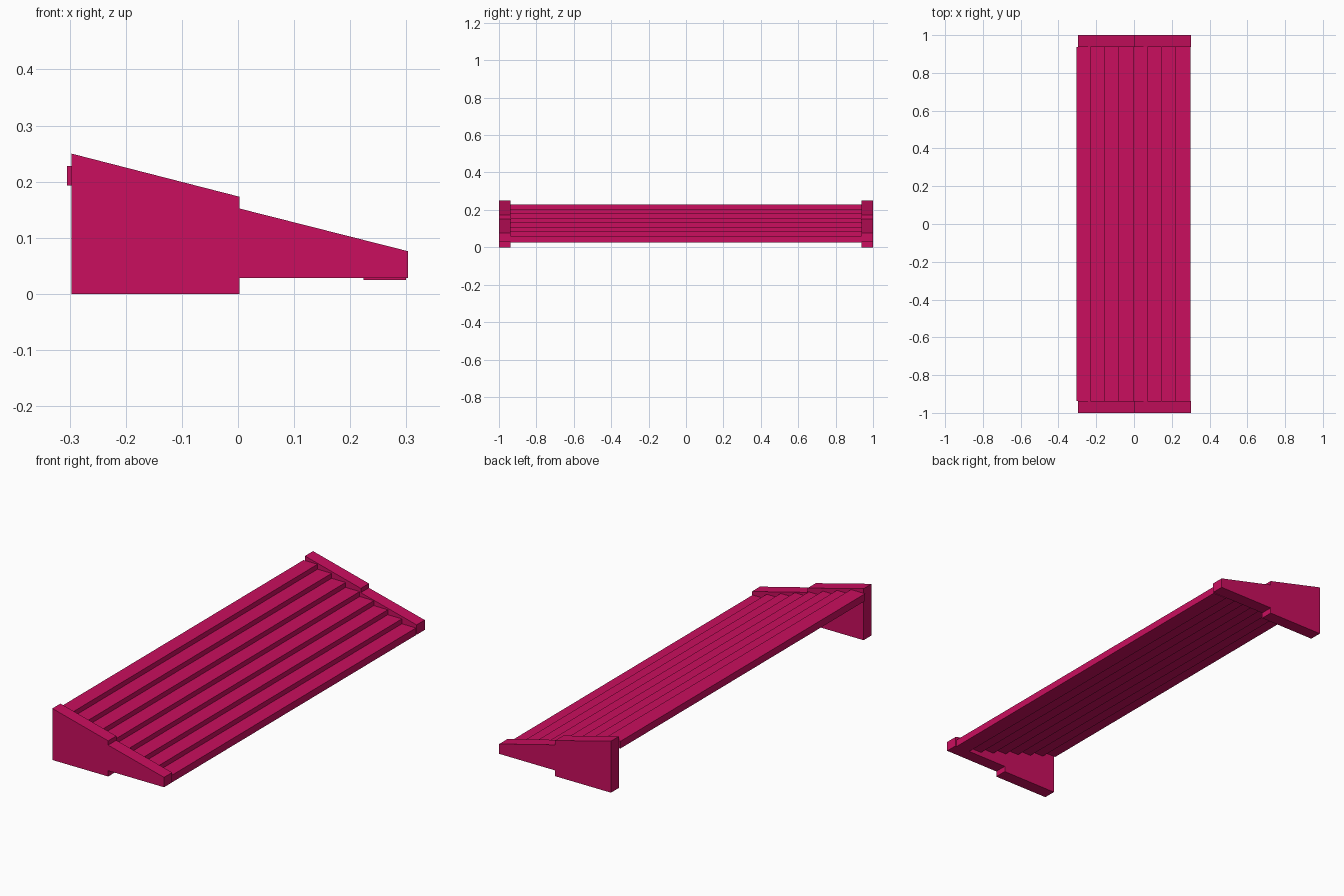
import bpy
import bmesh

if "Cube" in bpy.data.objects:
    bpy.data.objects.remove(bpy.data.objects["Cube"], do_unlink=True)

# Single flat colour
paint = bpy.data.materials.new("magenta")
paint.use_nodes = True
colour = (0.585, 0.0045, 0.112, 1)
paint.diffuse_color = colour
paint.node_tree.nodes["Principled BSDF"].inputs["Base Color"].default_value = colour


def extrude_profile(name, profile, y0, y1):
    """Extrude a closed (x, z) profile along y."""
    bm = bmesh.new()
    face = bm.faces.new([bm.verts.new((x, y0, z)) for x, z in profile])
    result = bmesh.ops.extrude_face_region(bm, geom=[face])
    verts = [v for v in result["geom"] if isinstance(v, bmesh.types.BMVert)]
    bmesh.ops.translate(bm, verts=verts, vec=(0, y1 - y0, 0))
    bmesh.ops.recalc_face_normals(bm, faces=bm.faces)
    mesh = bpy.data.meshes.new(name)
    bm.to_mesh(mesh)
    bm.free()
    mesh.materials.append(paint)
    obj = bpy.data.objects.new(name, mesh)
    bpy.context.collection.objects.link(obj)
    return obj


def rect(x0, x1, z0, z1):
    return [(x0, z0), (x1, z0), (x1, z1), (x0, z1)]


# Side panels: foot block, sloped upper block and sloped low block at each end
BACK, MID, FRONT = -0.297, 0.003, 0.303
INNER, OUTER = 0.938, 1.0
SEAM = 0.125
panel_parts = {
    "panel_foot": rect(BACK, MID, 0, SEAM),
    "panel_upper": [(BACK, SEAM), (MID, SEAM), (MID, 0.173), (BACK, 0.25)],
    "panel_low": [(MID, 0.028), (FRONT, 0.028), (FRONT, 0.076), (MID, 0.152)],
}
for end, side in (("front", -1), ("rear", 1)):
    for part, profile in panel_parts.items():
        extrude_profile(f"{end}_{part}", profile, side * INNER, side * OUTER)

# Treads: overlapping long planks that climb towards -x
COUNT, DEPTH, RISE, THICK = 8, 0.0755, 0.024, 0.035
for i in range(COUNT):
    x = -0.305 + i * DEPTH
    top = 0.228 - i * RISE
    extrude_profile(f"tread_{COUNT - i}", rect(x, x + DEPTH, top - THICK, top),
                    -INNER, INNER)
